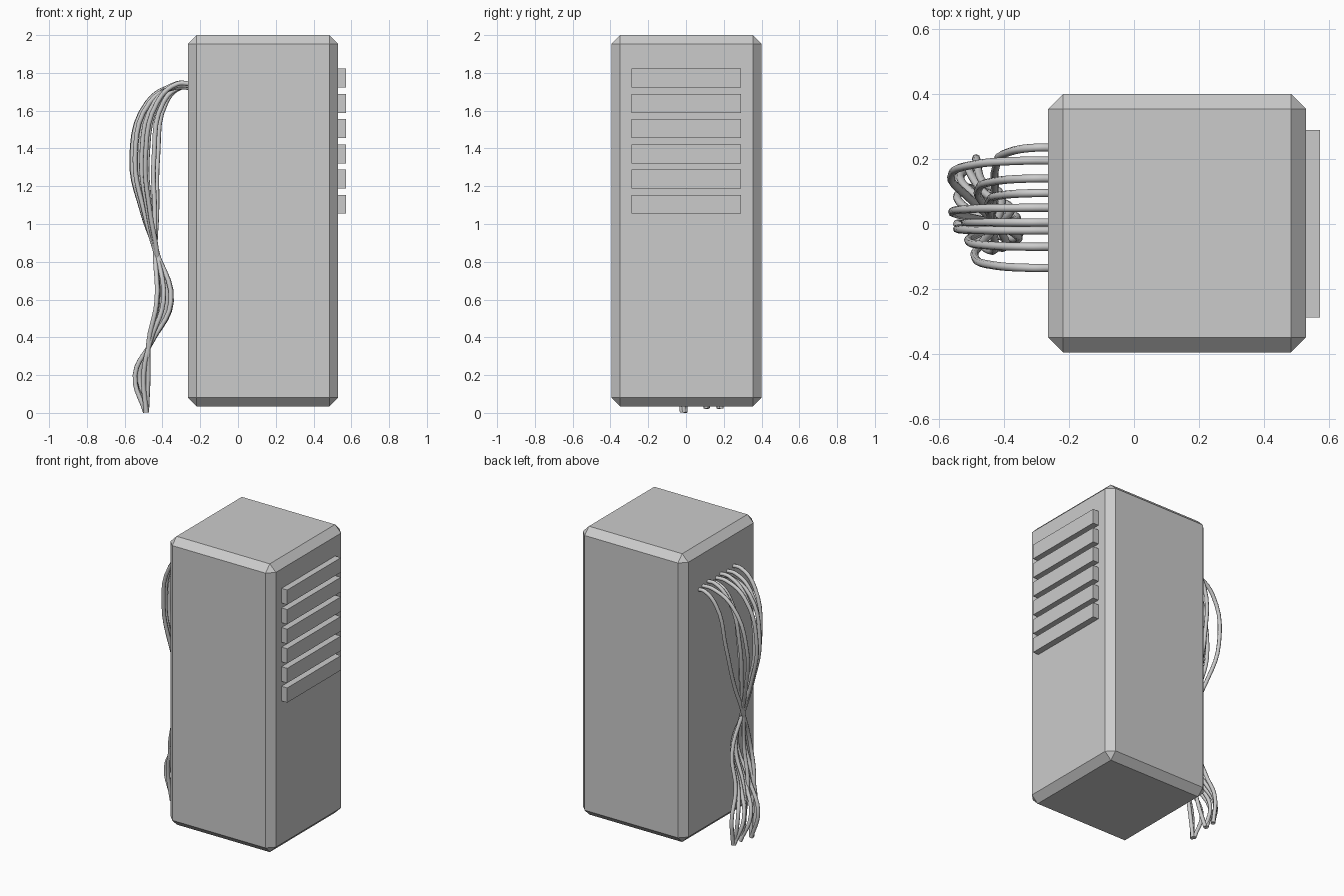
import bpy


def box(name, lo, hi, chamfer=0.0):
    bpy.ops.mesh.primitive_cube_add(size=1, location=[(a + b) / 2 for a, b in zip(lo, hi)])
    ob = bpy.context.object
    ob.name = name
    ob.scale = [b - a for a, b in zip(lo, hi)]
    bpy.ops.object.transform_apply(location=False, rotation=False, scale=True)
    if chamfer:
        mod = ob.modifiers.new("chamfer", 'BEVEL')
        mod.width = chamfer
        mod.segments = 1
    return ob


def cable(name, points, radius=0.0125):
    curve = bpy.data.curves.new(name, 'CURVE')
    curve.dimensions = '3D'
    curve.bevel_depth = radius
    curve.bevel_resolution = 2
    curve.resolution_u = 5
    curve.use_fill_caps = True
    spline = curve.splines.new('BEZIER')
    spline.bezier_points.add(len(points) - 1)
    for bp, p in zip(spline.bezier_points, points):
        bp.co = p
        bp.handle_left_type = bp.handle_right_type = 'AUTO'
    ob = bpy.data.objects.new(name, curve)
    bpy.context.collection.objects.link(ob)


# Chamfered cabinet
box("cabinet", (-0.265, -0.395, 0.035), (0.53, 0.4, 2.0), 0.046)

# Vent slats on the right side
for i in range(6):
    z = 1.772 - 0.1335 * i
    box(f"vent_slat_{i + 1}", (0.52, -0.288, z - 0.05), (0.573, 0.29, z + 0.05))

# Loose cables: start y, outermost x of the upper loop,
# then x and y at the two lower bulges, and end y
cables = [
    (0.235, -0.425, -0.430, -0.080, -0.475, -0.03, -0.010),
    (0.195, -0.563, -0.355, -0.045, -0.545, 0.00, -0.005),
    (0.140, -0.480, -0.395, -0.070, -0.500, -0.04, -0.020),
    (0.095, -0.445, -0.425, -0.020, -0.480, 0.05, 0.110),
    (0.050, -0.560, -0.352, -0.030, -0.545, 0.08, 0.115),
    (0.005, -0.520, -0.375, 0.000, -0.520, 0.11, 0.105),
    (-0.020, -0.545, -0.360, 0.020, -0.535, 0.14, 0.180),
    (-0.070, -0.510, -0.380, 0.050, -0.510, 0.17, 0.175),
    (-0.135, -0.490, -0.410, 0.090, -0.485, 0.20, 0.185),
]
for i, (y, xo, x2, y2, x3, y3, ye) in enumerate(cables):
    d = -0.265 - xo                       # reach of the upper loop
    zs = 1.722 + 0.01 * (i % 3)           # exit height
    cable(f"cable_{i + 1}", [
        (-0.25, y, zs),
        (-0.265 - 0.25 * d, y, zs),
        (-0.265 - 0.72 * d, y * 0.95, 1.645),
        (xo, y * 0.75, 1.35),
        (xo * 0.55 - 0.435 * 0.45, y * 0.4, 1.06),
        (-0.435 + 0.004 * (i % 3 - 1), y * 0.08, 0.86),
        (x2, y2, 0.59),
        (-0.465 + 0.2 * (x2 + 0.39), 0.6 * y2 + 0.4 * y3, 0.375),
        (x3, y3, 0.2),
        (-0.487 + 0.1 * (x3 + 0.51), ye, 0.003 if ye < 0 else 0.024),
    ])
